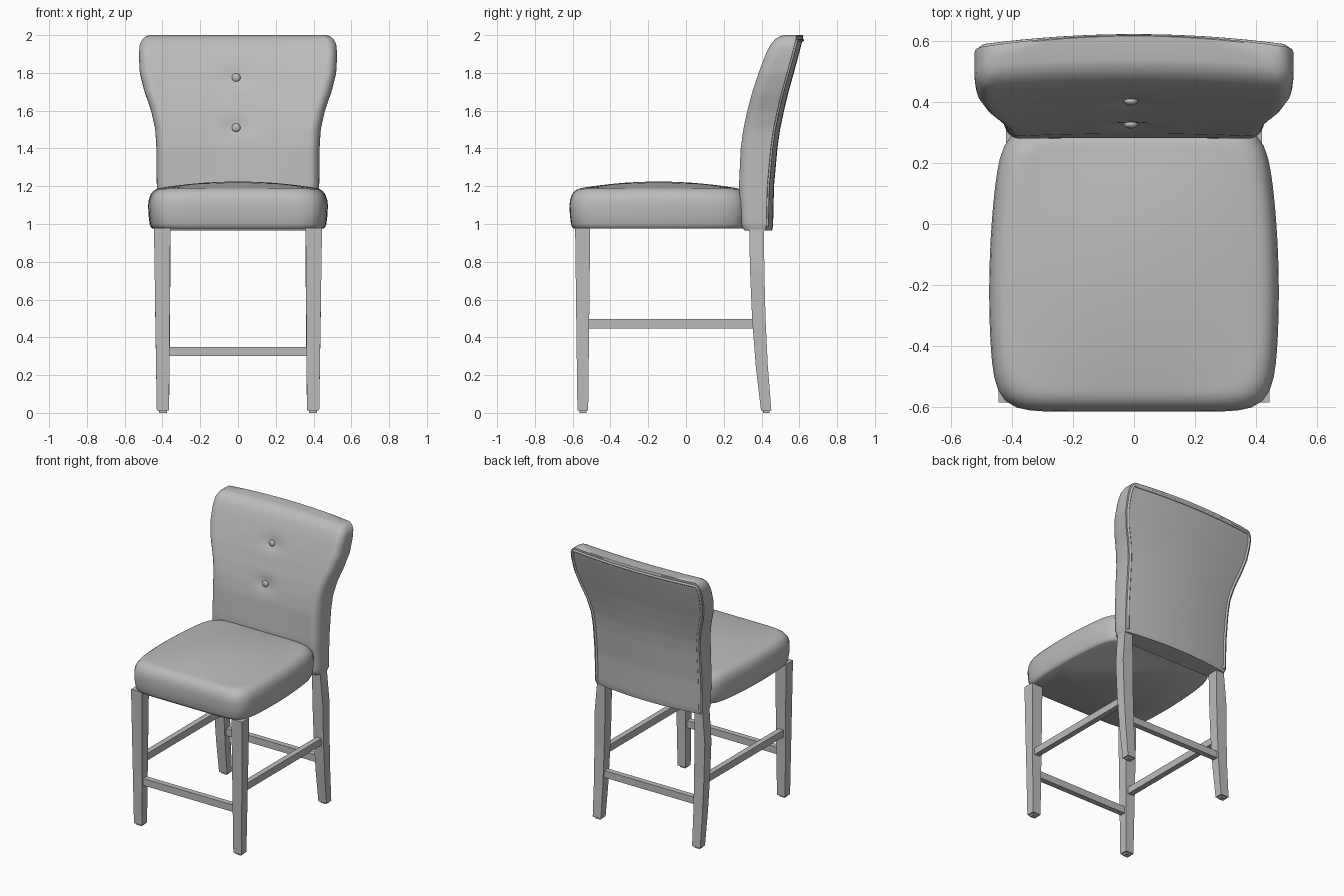
import bpy, bmesh, math
from mathutils import Vector

if "Cube" in bpy.data.objects:
    bpy.data.objects.remove(bpy.data.objects["Cube"])

grey = bpy.data.materials.new("plain grey")
grey.use_nodes = True
grey.diffuse_color = (0.5, 0.5, 0.5, 1)
grey.node_tree.nodes["Principled BSDF"].inputs["Base Color"].default_value = (0.5, 0.5, 0.5, 1)


def finish(name, bm, smooth=None):
    bmesh.ops.recalc_face_normals(bm, faces=bm.faces)
    mesh = bpy.data.meshes.new(name)
    bm.to_mesh(mesh)
    bm.free()
    ob = bpy.data.objects.new(name, mesh)
    bpy.context.collection.objects.link(ob)
    mesh.materials.append(grey)
    if smooth:
        bpy.ops.object.select_all(action='DESELECT')
        ob.select_set(True)
        bpy.context.view_layer.objects.active = ob
        bpy.ops.object.shade_smooth_by_angle(angle=math.radians(smooth))
    return ob


def loft(name, rings, smooth=None):
    """Skin closed rings of equal length and cap both ends."""
    bm = bmesh.new()
    loops = [[bm.verts.new(p) for p in ring] for ring in rings]
    for a, b in zip(loops, loops[1:]):
        for i in range(len(a)):
            j = (i + 1) % len(a)
            bm.faces.new((a[i], a[j], b[j], b[i]))
    bm.faces.new(loops[0])
    bm.faces.new(loops[-1])
    return finish(name, bm, smooth)


def box_ring(x0, x1, y0, y1, z):
    return [(x0, y0, z), (x1, y0, z), (x1, y1, z), (x0, y1, z)]


# Seat cushion: rounded square rings with bulging sides and a crowned top
def seat_ring(z, inset, scale=1.0):
    ring = []
    for i in range(96):
        a = 2 * math.pi * i / 96
        c, s = math.cos(a), math.sin(a)
        k = (abs(c) ** 9 + abs(s) ** 9) ** (-1 / 9)
        u, v = c * k * scale, s * k * scale
        half = 0.475 - 0.035 * v * v - 0.012 * v
        crown = 0.035 * (1 - u * u) * (1 - v * v) if scale < 1 else 0
        ring.append((u * (half - inset), -0.145 + v * (0.472 - inset), z + crown))
    return ring


seat_rows = [(0.975, 0.025), (0.982, 0.015), (1.0, 0.008), (1.05, 0.002), (1.1, 0),
             (1.13, 0.004), (1.155, 0.013), (1.173, 0.026), (1.184, 0.042), (1.19, 0.06)]
rings = [seat_ring(z, d) for z, d in seat_rows]
rings += [seat_ring(1.19, 0.06, s) for s in (0.95, 0.88, 0.78, 0.62, 0.45, 0.25, 0.08)]
loft("seat_cushion", rings, 50)

# Backrest profile: height, half width, front depth, rear edge depth
profile = [(0.965, 0.42, 0.31, 0.42), (0.99, 0.43, 0.295, 0.425), (1.2, 0.43, 0.28, 0.43),
           (1.4, 0.432, 0.287, 0.448), (1.5, 0.438, 0.3, 0.462), (1.6, 0.46, 0.32, 0.483),
           (1.7, 0.495, 0.347, 0.507), (1.8, 0.52, 0.38, 0.535), (1.9, 0.525, 0.418, 0.562),
           (1.95, 0.52, 0.444, 0.575), (1.98, 0.505, 0.47, 0.582), (1.995, 0.485, 0.497, 0.585),
           (2.0, 0.465, 0.52, 0.582)]
buttons = [(-0.01, 1.51), (-0.01, 1.775)]


def section(z):
    for a, b in zip(profile, profile[1:]):
        if z <= b[0]:
            t = (z - a[0]) / (b[0] - a[0])
            return [p + (q - p) * t for p, q in zip(a[1:], b[1:])]
    return list(profile[-1][1:])


def front_y(x, z):
    w, f, e = section(z)
    high = min(max((z - 1.15) / 0.5, 0), 1)
    y = f + 0.022 * high * (1 - (x / w) ** 2)
    for bx, bz in buttons:
        y += 0.014 * math.exp(-((x - bx) ** 2 / 0.006 + (z - bz) ** 2 / 0.002))
    return y


def rear_y(s, e):
    return e + 0.036 * (1 - s ** 2)


def back_ring(z):
    w, f, e = section(z)
    r = min(0.07, (e - f) * 0.45)
    rx = r * 0.75
    corner = [(1 - math.cos(a), 1 - math.sin(a)) for a in [math.pi / 2 * i / 7 for i in range(8)]]
    ring = [(-w + rx * cx, front_y(-w + rx, z) + r * cy, z) for cx, cy in corner]
    n = 48
    ring += [(x, front_y(x, z), z) for x in
             [(-1 + 2 * i / n) * (w - rx) for i in range(1, n)]]
    ring += [(-x, y, z) for x, y, z in reversed(ring[:8])]
    ring += [(w * s, rear_y(s, e), z) for s in [1 - 2 * i / 32 for i in range(33)]]
    return ring


heights = [0.965 + 0.0225 * i for i in range(44)] + [p[0] for p in profile[-4:]]
loft("backrest", [back_ring(z) for z in heights], 45)

# Piping along the sides and top of the rear panel
side = []
for i in range(30):
    z = 0.985 + i * 0.985 / 29
    w, f, e = section(z)
    side.append(Vector((w - 0.018, rear_y(0.95, e), z)))
top_w = side[-1].x
top = [Vector((top_w * s, rear_y(s * 0.95, section(1.97)[2]), 1.972))
       for s in [0.95 - 1.9 * i / 20 for i in range(21)]]
path = side + top + [Vector((-p.x, p.y, p.z)) for p in reversed(side)]
curve = bpy.data.curves.new("rear_piping", 'CURVE')
curve.dimensions = '3D'
curve.bevel_depth = 0.009
curve.bevel_resolution = 2
curve.use_fill_caps = True
spline = curve.splines.new('POLY')
spline.points.add(len(path) - 1)
for pt, p in zip(spline.points, path):
    pt.co = (*p, 1)
    pt.radius = 1
curve.materials.append(grey)
bpy.context.collection.objects.link(bpy.data.objects.new("rear_piping", curve))

# Tufting buttons
for i, (x, z) in enumerate(buttons):
    bm = bmesh.new()
    bmesh.ops.create_uvsphere(bm, u_segments=20, v_segments=12, radius=0.023)
    bmesh.ops.scale(bm, vec=(1, 0.6, 1), verts=bm.verts)
    bmesh.ops.translate(bm, vec=(x, front_y(x, z) - 0.004, z), verts=bm.verts)
    finish(f"button_{i + 1}", bm, 60)

# Legs: height, inner x, outer x, front y, rear y
front_rows = [(0.012, 0.365, 0.43, -0.575, -0.518), (0.98, 0.358, 0.445, -0.587, -0.507)]
rear_rows = [(0.012, 0.365, 0.43, 0.397, 0.452), (0.25, 0.362, 0.434, 0.369, 0.433),
             (0.5, 0.36, 0.438, 0.35, 0.421), (0.75, 0.358, 0.441, 0.339, 0.415),
             (1.0, 0.358, 0.42, 0.334, 0.412)]


def mirrored(x0, x1, sign):
    return (x0, x1) if sign > 0 else (-x1, -x0)


for sign, label in ((1, "left"), (-1, "right")):
    for pos, rows in (("front", front_rows), ("rear", rear_rows)):
        loft(f"{pos}_{label}_leg",
             [box_ring(*mirrored(a, b, sign), c, d, z) for z, a, b, c, d in rows])
        z, a, b, c, d = rows[0]
        loft(f"{pos}_{label}_foot_glide",
             [box_ring(*mirrored(a + 0.012, b - 0.012, sign), c + 0.01, d - 0.01, h)
              for h in (0, z)])
    # Side stretcher
    loft(f"{label}_stretcher",
         [box_ring(*mirrored(0.38, 0.42, sign), -0.53, 0.37, h) for h in (0.447, 0.497)])

# Front and rear stretchers
for label, y in (("front", -0.547), ("rear", 0.398)):
    loft(f"{label}_stretcher",
         [box_ring(-0.38, 0.38, y - 0.02, y + 0.02, h) for h in (0.3, 0.35)])
